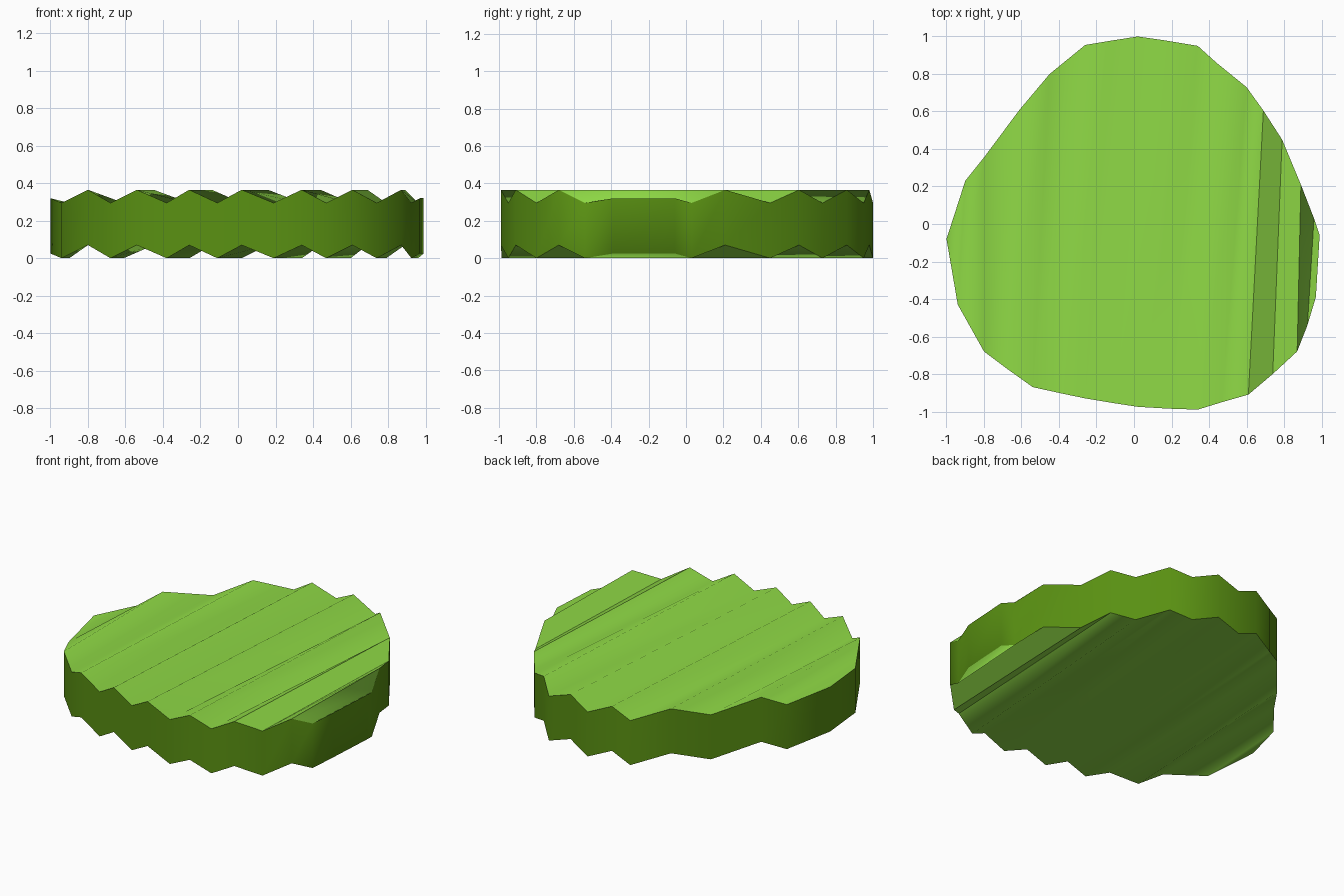
import bpy, bmesh, math

if "Cube" in bpy.data.objects:
    bpy.data.objects.remove(bpy.data.objects["Cube"])

# Crease lines across the slice: (front x, front y, back x, back y), valleys and peaks alternate
creases = [
    (-.94, -.43, -.90, .23), (-.80, -.68, -.80, .355), (-.68, -.77, -.61, .61),
    (-.54, -.87, -.45, .80), (-.38, -.905, -.26, .955), (-.26, -.93, -.14, .975),
    (-.11, -.955, .02, 1.0), (.02, -.975, .16, .98), (.19, -.985, .34, .95),
    (.34, -.99, .44, .86), (.47, -.95, .60, .73), (.61, -.91, .69, .605),
    (.74, -.80, .79, .45), (.87, -.68, .89, .21), (.925, -.54, .96, .03),
]
VALLEY, PEAK, END, THICK = .295, .365, .32, .295


def material(name, rgb):
    m = bpy.data.materials.new(name)
    m.diffuse_color = (*rgb, 1)
    m.use_nodes = True
    m.node_tree.nodes["Principled BSDF"].inputs["Base Color"].default_value = m.diffuse_color
    return m


bm = bmesh.new()


def layer(dz):
    """One rippled surface: left tip, then front/back vertex pairs."""
    tip = bm.verts.new((-1, -.08, END + dz))
    pairs = []
    for i, (fx, fy, bx, by) in enumerate(creases):
        z = (PEAK if i % 2 else VALLEY) + dz
        pairs.append((bm.verts.new((fx, fy, z)), bm.verts.new((bx, by, z))))
    pairs.append((bm.verts.new((.97, -.39, END + dz)), bm.verts.new((.99, -.06, END + dz))))
    bm.faces.new((tip, *pairs[0]))
    for (a, b), (c, d) in zip(pairs, pairs[1:]):
        bm.faces.new((a, c, d, b))
    return [tip] + [p[0] for p in pairs] + [p[1] for p in reversed(pairs)]


# Top and bottom ripples
top, bottom = layer(0), layer(-THICK)

# Rim wall
n = len(top)
for i in range(n):
    j = (i + 1) % n
    f = bm.faces.new((bottom[i], bottom[j], top[j], top[i]))
    f.material_index = 1
bmesh.ops.recalc_face_normals(bm, faces=bm.faces)

mesh = bpy.data.meshes.new("pickle_slice")
bm.to_mesh(mesh)
bm.free()
mesh.materials.append(material("flesh_green", (.275, .70, .06)))
mesh.materials.append(material("rind_green", (.10, .28, .006)))
slice_obj = bpy.data.objects.new("pickle_slice", mesh)
bpy.context.collection.objects.link(slice_obj)

# Smooth ripples and rim, sharp edge between them
bpy.context.view_layer.objects.active = slice_obj
slice_obj.select_set(True)
bpy.ops.object.shade_smooth_by_angle(angle=math.radians(60))
